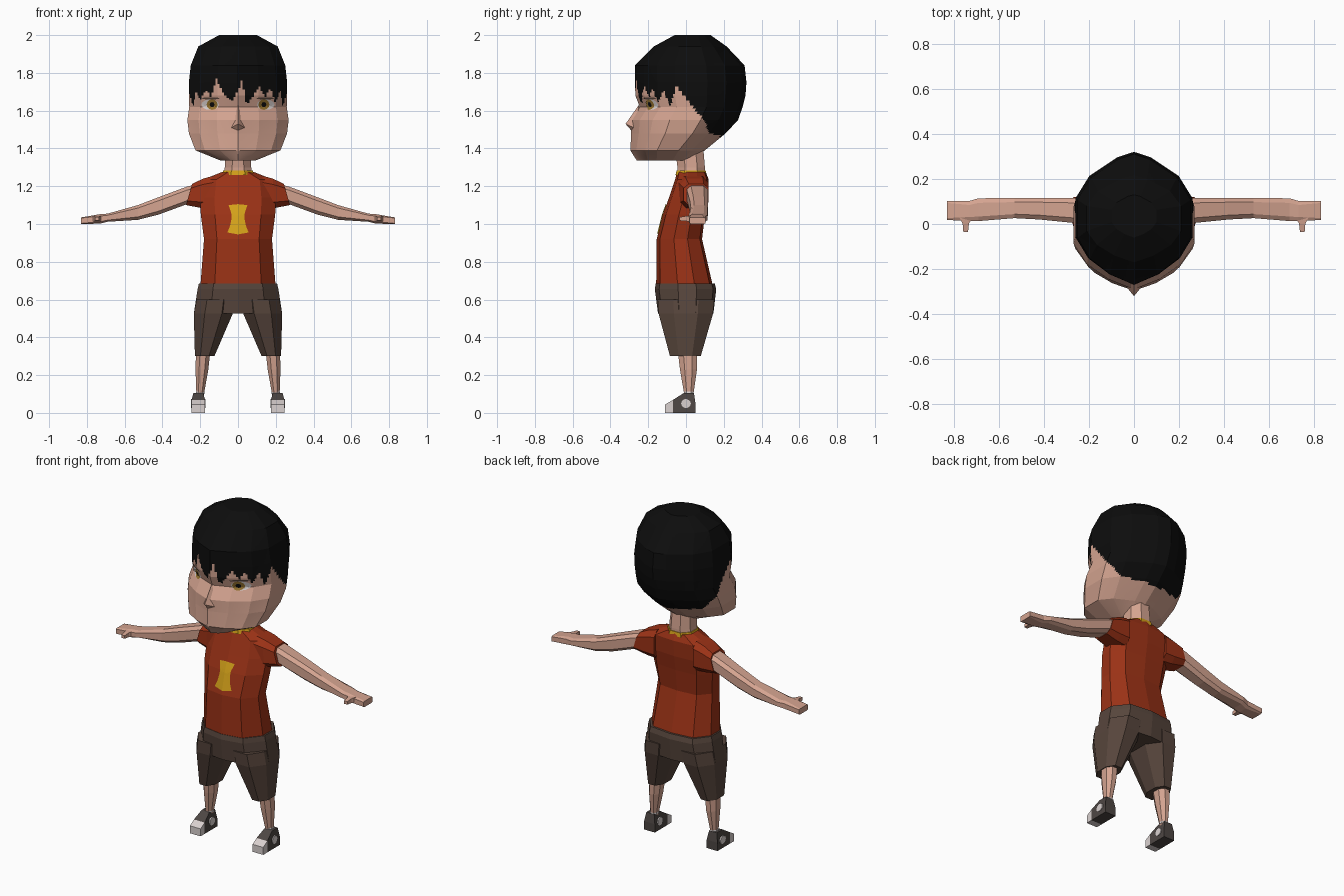
import bpy, bmesh, math
from mathutils import Vector
from mathutils.bvhtree import BVHTree

if "Cube" in bpy.data.objects:
    bpy.data.objects.remove(bpy.data.objects["Cube"])


def mat(name, r, g, b):
    m = bpy.data.materials.new(name)
    m.diffuse_color = (r, g, b, 1)
    m.use_nodes = True
    m.node_tree.nodes["Principled BSDF"].inputs["Base Color"].default_value = m.diffuse_color
    return m


SKIN = mat("skin", .66, .37, .28)
HAIR = mat("black", .004, .004, .004)
RED = mat("rust_red", .33, .032, .008)
BROWN = mat("brown", .095, .06, .045)
GOLD = mat("gold", .66, .36, .01)
WHITE = mat("off_white", .70, .64, .63)
GREY = mat("dark_grey", .075, .062, .057)
IRIS = mat("amber", .32, .18, .03)


def build(name, verts, faces, mats, rule=None, mirror=False, closed=True):
    me = bpy.data.meshes.new(name)
    me.from_pydata(verts, [], faces)
    for m in mats:
        me.materials.append(m)
    if closed:
        bm = bmesh.new()
        bm.from_mesh(me)
        bmesh.ops.recalc_face_normals(bm, faces=bm.faces)
        bm.to_mesh(me)
        bm.free()
    if rule:
        for p in me.polygons:
            p.material_index = rule(p.center)
    ob = bpy.data.objects.new(name, me)
    bpy.context.collection.objects.link(ob)
    if mirror:
        ob.modifiers.new("Mirror", 'MIRROR').use_mirror_merge = False
    return ob


def loft(name, rings, mats, rule=None, mirror=False, sub=1):
    """Skin a list of equal rings, optionally densified without changing shape."""
    rings = [[Vector(p) for p in r] for r in rings]
    if sub > 1:
        fine = [[a.lerp(b, k / sub) for a, b in zip(r, r[1:] + r[:1]) for k in range(sub)]
                for r in rings]
        rings = [[p.lerp(q, k / sub) for p, q in zip(a, b)]
                 for a, b in zip(fine, fine[1:]) for k in range(sub)] + [fine[-1]]
    n = len(rings[0])
    verts = [p for r in rings for p in r]
    faces = [(i * n + j, i * n + (j + 1) % n, (i + 1) * n + (j + 1) % n, (i + 1) * n + j)
             for i in range(len(rings) - 1) for j in range(n)]
    faces += [list(range(n))[::-1], list(range(len(verts) - n, len(verts)))]
    return build(name, verts, faces, mats, rule, mirror)


def body_ring(template, z, w, yf, yb):
    """Left-right symmetric ring; template is (x share, front-to-back share)."""
    half = [(x * w, yf + t * (yb - yf), z) for x, t in template]
    return half + [(-x, y, z) for x, y, z in half[-2:0:-1]]


def octagon(a0, a1, b0, b1, c=.28):
    da, db = (a1 - a0) * c, (b1 - b0) * c
    return [(a0 + da, b0), (a1 - da, b0), (a1, b0 + db), (a1, b1 - db),
            (a1 - da, b1), (a0 + da, b1), (a0, b1 - db), (a0, b0 + db)]


def leg_ring(z, x0, x1, y0, y1):
    return [(x, y, z) for x, y in octagon(x0, x1, y0, y1)]


def arm_ring(x, y0, y1, z0, z1, lean=0, c=.2):
    return [(x + lean * (z1 - z) / (z1 - z0), y, z) for y, z in octagon(y0, y1, z0, z1, c)]


def plate(name, outline, target, m, lift, mirror=False):
    """Thin painted detail, laid on the front of the target object."""
    tree = BVHTree.FromPolygons([v.co for v in target.data.vertices],
                                [p.vertices[:] for p in target.data.polygons])
    n = len(outline)
    cx, cz = (sum(p[k] for p in outline) / n for k in (0, 1))
    pts = [(cx + (x - cx) * s, cz + (z - cz) * s) for s in (1, .75, .5, .25) for x, z in outline]
    pts.append((cx, cz))
    verts = []
    for x, z in pts:
        hit = tree.ray_cast(Vector((x, -1, z)), Vector((0, 1, 0)))[0]
        verts.append((x, hit.y - lift, z))
    faces = [(r * n + j, r * n + (j + 1) % n, (r + 1) * n + (j + 1) % n, (r + 1) * n + j)
             for r in range(3) for j in range(n)]
    faces += [(3 * n + j, 3 * n + (j + 1) % n, 4 * n) for j in range(n)]
    return build(name, verts, faces, [m], mirror=mirror, closed=False)


def oval(cx, cz, rx, rz, n=12):
    return [(cx + rx * math.cos(2 * math.pi * k / n), cz + rz * math.sin(2 * math.pi * k / n))
            for k in range(n)]


# Hairline: azimuth from the front in degrees, height
HAIRLINE = [(-180, 1.46), (-122, 1.48), (-105, 1.58), (-79, 1.73), (-71, 1.62), (-62, 1.70),
            (-53, 1.66), (-42, 1.71), (-36, 1.67), (-28, 1.77), (-18, 1.69), (-8, 1.65),
            (0, 1.70), (4, 1.76), (11, 1.63), (20, 1.68), (27, 1.73), (36, 1.67), (44, 1.72),
            (53, 1.64), (62, 1.71), (71, 1.62), (79, 1.73), (105, 1.58), (122, 1.48), (180, 1.46)]


def is_hair(c):
    a = math.degrees(math.atan2(c.x, -c.y))
    for (a0, z0), (a1, z1) in zip(HAIRLINE, HAIRLINE[1:]):
        if a0 <= a <= a1:
            return int(c.z > z0 + (z1 - z0) * (a - a0) / (a1 - a0))
    return 0


# Head with hair
HEAD = [(0, 0), (.42, .08), (.78, .2), (1, .36), (1, .65), (.76, .82), (.28, .96), (0, 1)]
head = loft("head", [body_ring(HEAD, *r) for r in [
    (1.335, .09, -.26, .03), (1.39, .225, -.295, .10), (1.48, .26, -.29, .21),
    (1.55, .268, -.29, .275), (1.62, .258, -.245, .30), (1.68, .26, -.268, .315),
    (1.75, .26, -.27, .32), (1.84, .25, -.27, .31), (1.94, .21, -.17, .215),
    (2.0, .10, -.06, .13)]], [SKIN, HAIR], is_hair, sub=9)

# Nose
build("nose", [(0, -.25, 1.63), (0, -.32, 1.53), (.045, -.265, 1.505), (-.045, -.265, 1.505),
               (0, -.285, 1.49), (0, -.22, 1.52)],
      [(0, 3, 1), (0, 1, 2), (1, 3, 4), (1, 4, 2), (0, 2, 5), (0, 5, 3), (2, 4, 5), (3, 5, 4)],
      [SKIN])

# Eyes
plate("eye_white", oval(.147, 1.632, .047, .028), head, WHITE, .003, True)
plate("eye_iris", oval(.137, 1.632, .029, .028), head, IRIS, .005, True)
plate("eye_pupil", oval(.137, 1.632, .013, .014, 8), head, HAIR, .007, True)
plate("eyelash", oval(.145, 1.665, .048, .006), head, BROWN, .004, True)

# Neck and collar
loft("neck", [leg_ring(1.24, -.08, .08, -.045, .1), leg_ring(1.30, -.07, .07, -.045, .1),
              leg_ring(1.42, -.062, .062, -.06, .09)], [SKIN])
loft("collar", [leg_ring(1.26, -.086, .086, -.055, .108),
                leg_ring(1.284, -.078, .078, -.05, .104)], [GOLD])

# Shirt
TORSO = [(0, 0), (.62, .07), (1, .38), (1, .68), (.68, .95), (0, 1)]
shirt = loft("shirt", [body_ring(TORSO, *r) for r in [
    (.66, .20, -.158, .145), (.92, .18, -.155, .085), (1.05, .197, -.122, .10),
    (1.14, .20, -.09, .115), (1.235, .185, -.058, .12), (1.275, .085, -.048, .105)]], [RED])
side = [(.05, 1.10), (.036, 1.06), (.034, 1.03), (.042, .99), (.056, .955)]
plate("shirt_patch", [(0, .945)] + side[::-1] + [(0, 1.105)] + [(-x, z) for x, z in side],
      shirt, GOLD, .005)
loft("sleeve", [arm_ring(.13, -.04, .12, 1.08, 1.255), arm_ring(.185, -.03, .12, 1.085, 1.24, .01),
                arm_ring(.243, -.012, .12, 1.10, 1.212, .032)], [RED], mirror=True)

# Arms and hands
loft("arm", [arm_ring(.2, .005, .115, 1.11, 1.215), arm_ring(.27, .005, .116, 1.105, 1.198),
             arm_ring(.42, .02, .116, 1.05, 1.142), arm_ring(.53, .026, .115, 1.022, 1.10),
             arm_ring(.69, .013, .114, 1.012, 1.055), arm_ring(.73, .013, .102, 1.002, 1.052),
             arm_ring(.83, .018, .102, 1.0, 1.035, 0, .1)], [SKIN], mirror=True)
loft("thumb", [[(x0, y, z0), (x1, y, z0), (x1, y, z1), (x0, y, z1)] for x0, x1, y, z0, z1 in [
    (.715, .775, .03, 1.012, 1.045), (.732, .76, .002, 1.015, 1.042),
    (.736, .757, -.035, 1.018, 1.036)]], [SKIN], mirror=True)

# Shorts
loft("shorts_hips", [body_ring(TORSO, *r) for r in [
    (.685, .207, -.16, .152), (.655, .214, -.165, .16), (.525, .234, -.148, .145)]], [BROWN])
loft("shorts_leg", [leg_ring(.60, .02, .22, -.15, .15), leg_ring(.525, .028, .234, -.145, .143),
                    leg_ring(.30, .125, .228, -.085, .078)], [BROWN], mirror=True)

# Legs and socks
loft("leg", [leg_ring(.34, .145, .222, -.045, .06), leg_ring(.23, .157, .225, -.032, .058),
             leg_ring(.09, .182, .22, -.008, .038)], [SKIN], mirror=True)
loft("sock", [leg_ring(.10, .178, .224, -.011, .041), leg_ring(.113, .178, .222, -.011, .041)],
     [WHITE], mirror=True)


# Shoes
def shoe_part(name, profile, m, cx=.21, low=.036, high=.026):
    loft(name, [[(cx + s * (low if z < .07 else high), y, z) for y, z in profile]
                for s in (-1, 1)], [m], mirror=True)


shoe_part("shoe_toe", [(-.11, 0), (-.07, 0), (-.07, .068), (-.11, .045)], WHITE)
shoe_part("shoe_upper", [(-.07, 0), (.05, 0), (.05, .05), (.042, .105), (-.012, .105),
                         (-.07, .068)], GREY)
shoe_part("shoe_spot", oval(.0, .05, .026, .024, 10), WHITE, low=.039, high=.039)
